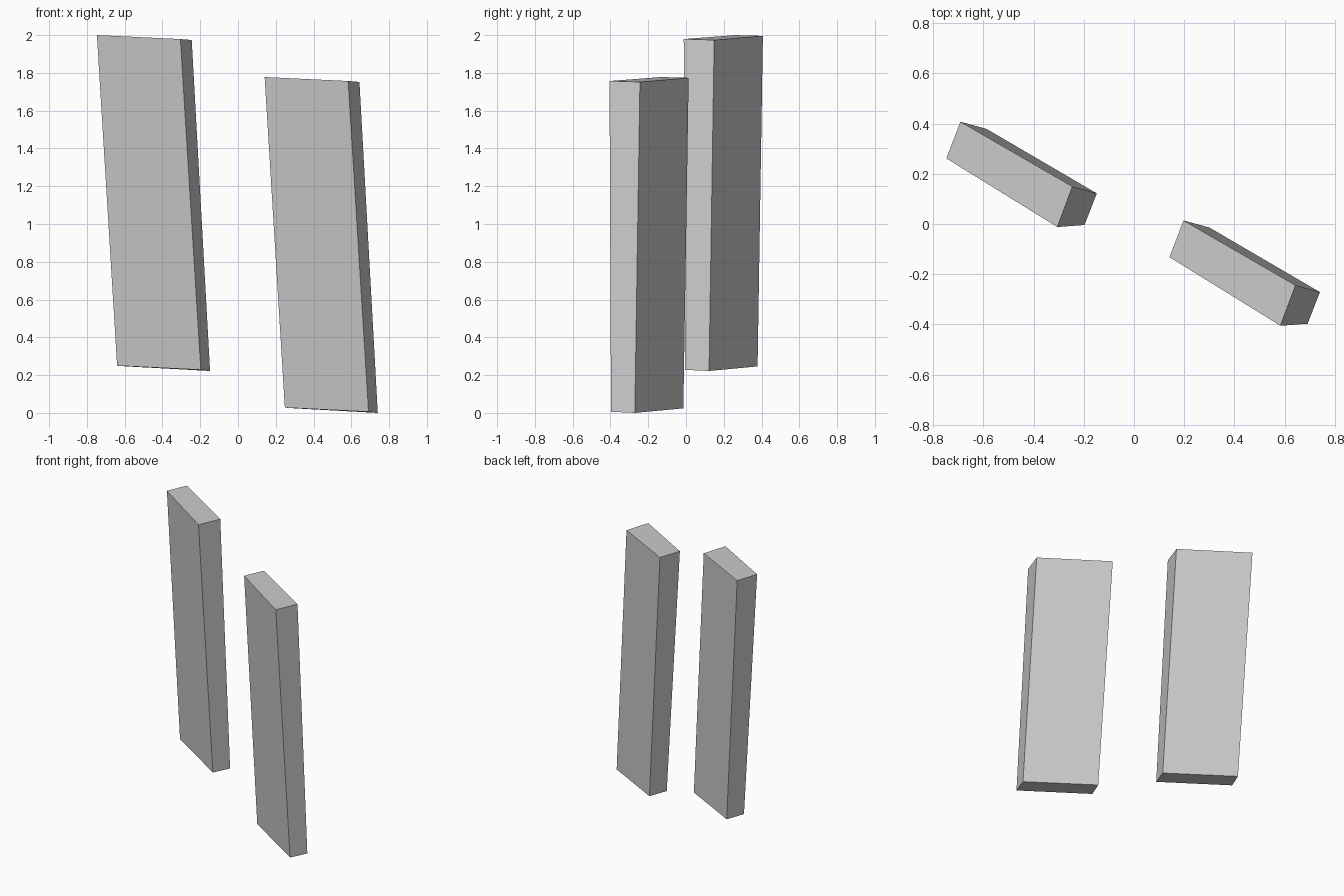
import bpy, bmesh
from mathutils import Vector

if "Cube" in bpy.data.objects:
    bpy.data.objects.remove(bpy.data.objects["Cube"])

# Leaning slab: end loops run front-left, front-right, back-right, back-left
BOTTOM = [(-0.64, 0.257, 0.25), (-0.197, -0.004, 0.228),
          (-0.148, 0.122, 0.222), (-0.588, 0.379, 0.246)]
TOP = [(-0.747, 0.261, 2.0), (-0.305, -0.012, 1.979),
       (-0.245, 0.149, 1.974), (-0.691, 0.407, 1.996)]


def slab(name, offset):
    bm = bmesh.new()
    low = [bm.verts.new(Vector(p) + offset) for p in BOTTOM]
    high = [bm.verts.new(Vector(p) + offset) for p in TOP]
    bm.faces.new(low[::-1])
    bm.faces.new(high)
    for i in range(4):
        j = (i + 1) % 4
        bm.faces.new((low[i], low[j], high[j], high[i]))
    bmesh.ops.recalc_face_normals(bm, faces=bm.faces)
    mesh = bpy.data.meshes.new(name)
    bm.to_mesh(mesh)
    bm.free()
    bpy.context.collection.objects.link(bpy.data.objects.new(name, mesh))


# Raised left slab and its lower, forward copy
slab("left_slab", Vector((0, 0, 0)))
slab("right_slab", Vector((0.888, -0.393, -0.222)))
